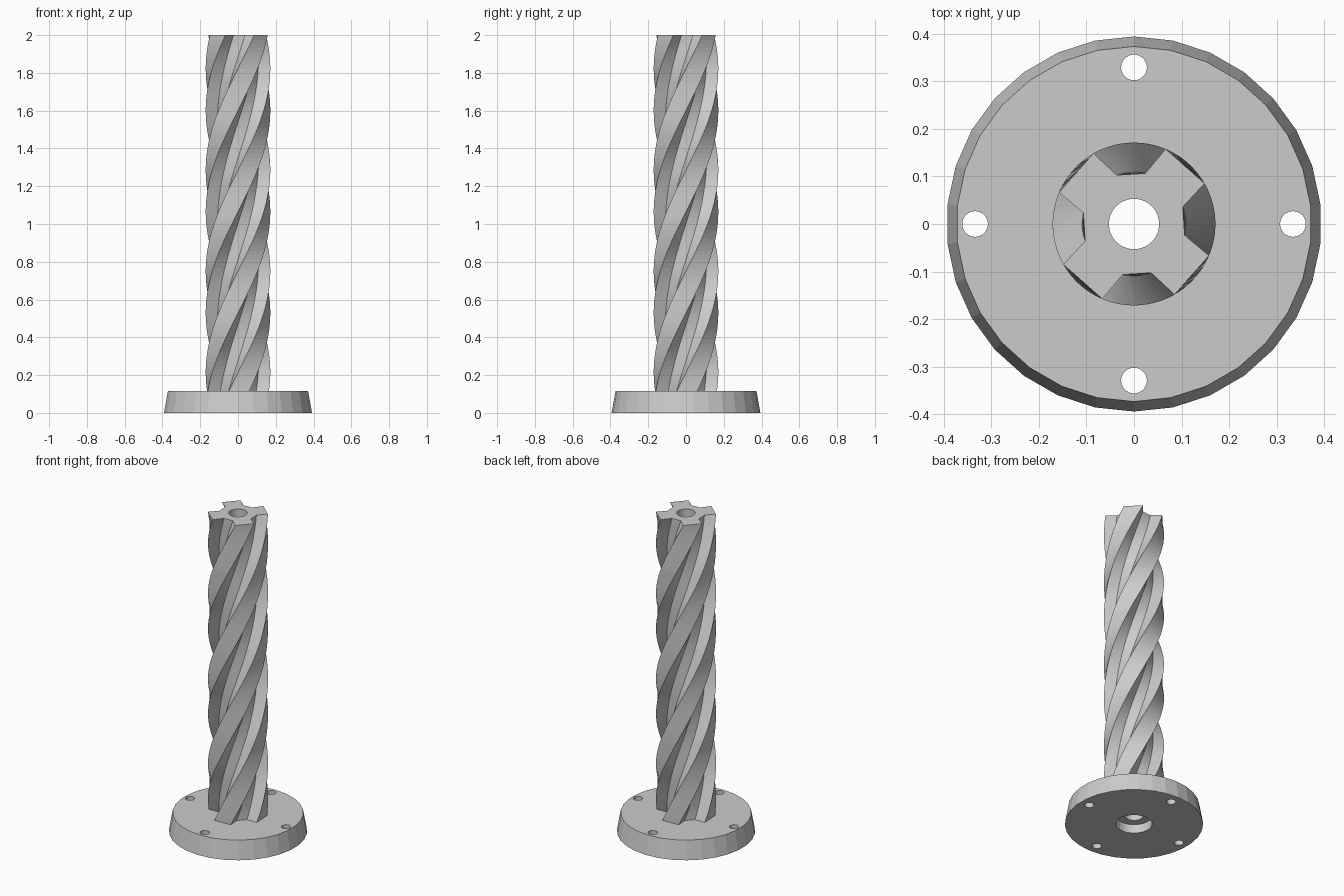
import bpy, bmesh
from math import radians, cos, sin

if "Cube" in bpy.data.objects:
    bpy.data.objects.remove(bpy.data.objects["Cube"], do_unlink=True)

TOP, BASE_H = 2.0, 0.117
TWIST = 168.0          # degrees of twist per unit of height
TOP_ANGLE = 3.5        # direction of the first groove at the top

grey = bpy.data.materials.new("light grey")
grey.use_nodes = True
grey.diffuse_color = (0.6, 0.6, 0.6, 1)
grey.node_tree.nodes["Principled BSDF"].inputs["Base Color"].default_value = grey.diffuse_color


def ring(bm, polar, z, turn=0):
    """One closed outline of (radius, degrees) points at height z."""
    return [bm.verts.new((r * cos(radians(a + turn)), r * sin(radians(a + turn)), z))
            for r, a in polar]


def loft(name, rings_of):
    """Skin a stack of outlines into a closed solid."""
    bm = bmesh.new()
    rings = [ring(bm, *args) for args in rings_of]
    n = len(rings[0])
    for low, high in zip(rings, rings[1:]):
        for i in range(n):
            j = (i + 1) % n
            bm.faces.new((low[i], low[j], high[j], high[i]))
    bm.faces.new(rings[0][::-1])
    bm.faces.new(rings[-1])
    mesh = bpy.data.meshes.new(name)
    bm.to_mesh(mesh)
    bm.free()
    mesh.materials.append(grey)
    obj = bpy.data.objects.new(name, mesh)
    bpy.context.collection.objects.link(obj)
    return obj


def circle(radius, sides=30):
    return [(radius, 90 + 360 * i / sides) for i in range(sides)]


def drill(target, radius, z0, z1, x=0, y=0):
    """Cut a round vertical hole."""
    cutter = loft("cutter", [(circle(radius), z0), (circle(radius), z1)])
    cutter.location = (x, y, 0)
    cutter.hide_render = True
    mod = target.modifiers.new("hole", "BOOLEAN")
    mod.operation, mod.solver, mod.object = "DIFFERENCE", "EXACT", cutter
    bpy.context.view_layer.objects.active = target
    bpy.ops.object.modifier_apply(modifier=mod.name)
    bpy.data.objects.remove(cutter, do_unlink=True)


# Twisted shaft: four flat-ended lobes between four tapered grooves
outline = []
for quarter in range(4):
    a = 90 * quarter
    outline += [(0.171, a - 26.4), (0.109, a - 16), (0.109, a + 16), (0.171, a + 26.4)]
slices = 84
heights = [BASE_H + (TOP - BASE_H) * i / slices for i in range(slices + 1)]
shaft = loft("twisted_shaft",
             [(outline, z, TOP_ANGLE - TWIST * (TOP - z)) for z in heights])
drill(shaft, 0.053, 0, TOP + 0.1)

# Tapered round base with bore, underside recess and four bolt holes
base = loft("base_flange", [(circle(0.394), 0), (circle(0.373), BASE_H)])
drill(base, 0.053, -0.1, 0.3)
drill(base, 0.103, -0.1, 0.055)
for x, y in ((0.334, 0), (-0.334, 0), (0, 0.329), (0, -0.329)):
    drill(base, 0.027, -0.1, 0.3, x, y)
